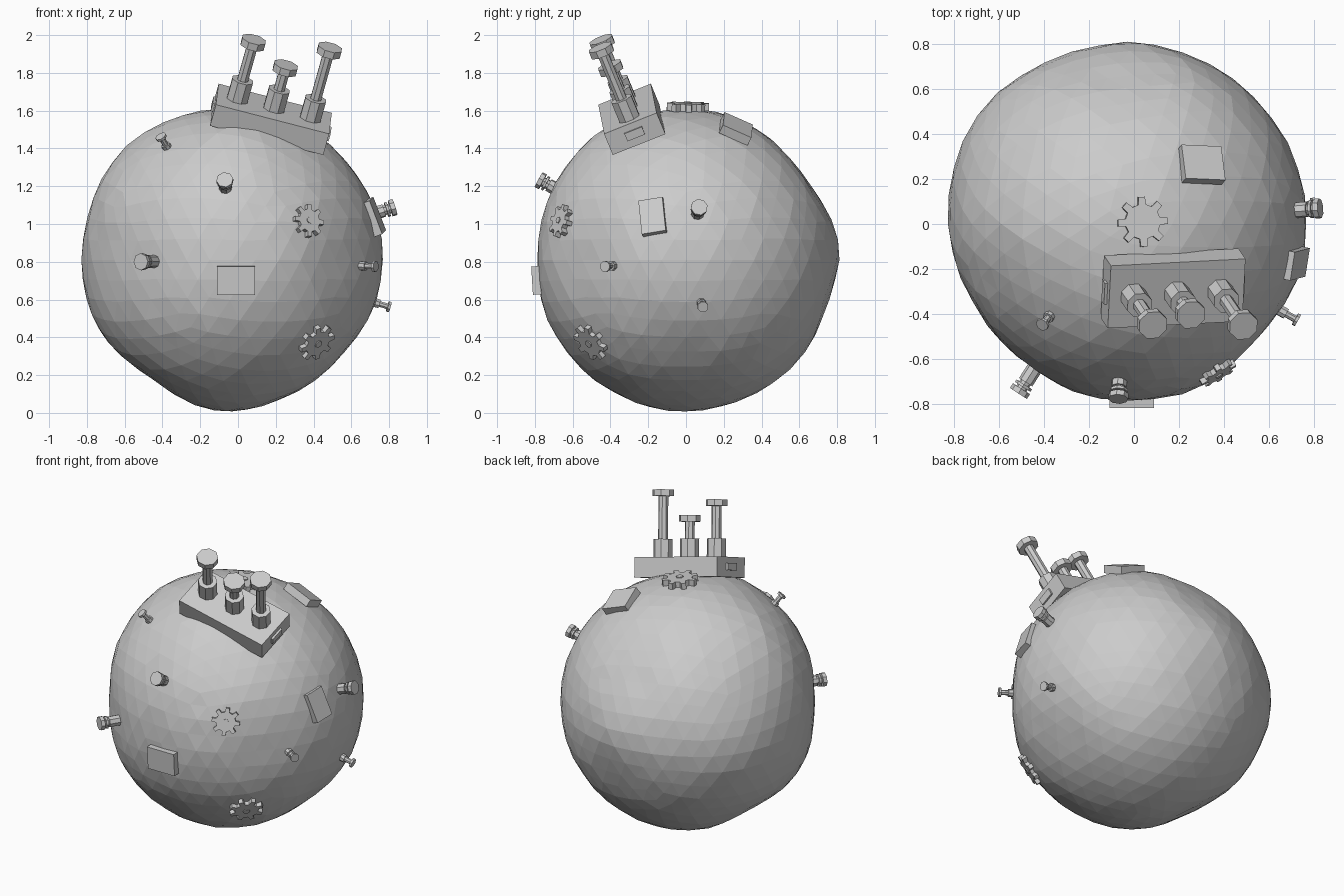
import bpy, bmesh, math, random
from mathutils import Vector, Matrix

if "Cube" in bpy.data.objects:
    bpy.data.objects.remove(bpy.data.objects["Cube"])

random.seed(4)
C = Vector((-0.03, 0.0, 0.81))


def frame(loc, normal, xhint=(1, 0, 0)):
    """Matrix with local z along the normal and local x near xhint."""
    n = Vector(normal).normalized()
    x = Vector(xhint)
    x = (x - n * x.dot(n)).normalized()
    m = Matrix((x, n.cross(x), n)).transposed().to_4x4()
    m.translation = Vector(loc)
    return m


def finish(name, bm, mat):
    me = bpy.data.meshes.new(name)
    bm.to_mesh(me)
    bm.free()
    ob = bpy.data.objects.new(name, me)
    ob.matrix_world = mat
    bpy.context.collection.objects.link(ob)
    return ob


def add_cyl(bm, r, z0, z1, off=0.0, sides=8):
    m = Matrix.Translation((off, 0, (z0 + z1) / 2)) @ Matrix.Rotation(math.pi / sides, 4, 'Z')
    bmesh.ops.create_cone(bm, cap_ends=True, segments=sides, radius1=r, radius2=r,
                          depth=z1 - z0, matrix=m)


def add_box(bm, size, loc=(0, 0, 0)):
    bmesh.ops.create_cube(bm, size=1, matrix=Matrix.Translation(loc) @ Matrix.Diagonal((*size, 1)))


# lumpy faceted ball: broad bulges and dents along given directions
bumps = [((-.6, 0, .56), .02), ((-.38, 0, .73), .012), ((.63, 0, -.45), -.026),
         ((.46, 0, -.62), -.01), ((.25, 0, -.72), -.02), ((-.43, 0, -.62), -.04),
         ((0, .66, .37), -.03), ((0, .5, .58), -.018), ((0, .8, .08), .022),
         ((0, .75, -.22), -.02), ((0, -.48, .69), .02), ((0, -.8, .03), -.012),
         ((-.62, .55, 0), .022), ((-.77, .33, 0), .012), ((.57, -.5, 0), -.028),
         ((-.43, -.64, 0), -.03), ((-.68, -.36, 0), -.03), ((0, 0, -1), .01)]
bm = bmesh.new()
bmesh.ops.create_icosphere(bm, subdivisions=4, radius=1)
for v in bm.verts:
    d = v.co.normalized()
    r = 0.8 + random.uniform(-.003, .003)
    for b, amt in bumps:
        r += amt * math.exp(-(d.angle(Vector(b)) / 0.3) ** 2)
    v.co = d * r
finish("ball_body", bm, Matrix.Translation(C))

# block with end tabs
N = (0.25, -0.37, 0.895)
top = frame((0.19, -0.31, 1.61), N, (0.6, 0.035, -0.165))
bm = bmesh.new()
add_box(bm, (0.62, 0.30, 0.125), (0, 0, -0.0625))
finish("stack_block", bm, top)
for side, label in ((-1, "left"), (1, "right")):
    bm = bmesh.new()
    add_box(bm, (0.02, 0.1, 0.045), (side * 0.313, 0, -0.06))
    finish("block_tab_" + label, bm, top)

# three exhaust stacks: collar, pipe, cap
for i, (off, h) in enumerate(((-0.2, 0.335), (0, 0.24), (0.2, 0.40))):
    bm = bmesh.new()
    add_cyl(bm, 0.06, -0.02, 0.115, off)
    add_cyl(bm, 0.031, 0.1, h, off)
    add_cyl(bm, 0.068, h - 0.02, h + 0.02, off)
    finish(f"exhaust_stack_{i + 1}", bm, top)

# patch plates: centre of outer face, size, x direction
plates = [((-.01, -.815, .70), (0, -1, -.06), (.2, .15), (1, 0, 0)),
          ((.31, .275, 1.525), (.35, .42, .85), (.19, .165), (1, -.05, -.4)),
          ((.74, -.18, 1.045), (.92, -.2, .33), (.13, .19), (.05, 1, .12))]
for i, (loc, n, (w, h), xh) in enumerate(plates):
    bm = bmesh.new()
    add_box(bm, (w, h, 0.05), (0, 0, -0.025))
    finish(f"patch_plate_{i + 1}", bm, frame(loc, n, xh))

# gears with eight teeth and an axle
for i, (loc, r) in enumerate((((.04, .01, 1.64), .112), ((.38, -.675, 1.02), .088),
                              ((.425, -.515, .365), .105))):
    bm = bmesh.new()
    ring = []
    for t in range(8):
        for da, rr in ((-.22, .7), (-.13, 1), (.13, 1), (.22, .7)):
            a = t * math.pi / 4 + da
            ring.append(bm.verts.new((rr * r * math.cos(a), rr * r * math.sin(a), -0.04)))
    f = bm.faces.new(ring)
    ext = bmesh.ops.extrude_face_region(bm, geom=[f], use_keep_orig=True)
    bmesh.ops.translate(bm, vec=(0, 0, 0.04),
                        verts=[g for g in ext["geom"] if isinstance(g, bmesh.types.BMVert)])
    bmesh.ops.recalc_face_normals(bm, faces=bm.faces)
    add_cyl(bm, r * 0.2, -0.03, 0.006)
    finish(f"gear_{i + 1}", bm, frame(loc, Vector(loc) - C, (1, 0.05, 0)))

# bolts, placed by their outer tip
for i, tip in enumerate(((-.07, -.78, 1.235), (-.515, -.755, .80), (.83, .07, 1.09))):
    bm = bmesh.new()
    add_cyl(bm, 0.035, -0.14, -0.06)
    add_cyl(bm, 0.026, -0.07, -0.01)
    add_cyl(bm, 0.041, -0.048, -0.035)
    add_cyl(bm, 0.045, -0.025, 0)
    finish(f"large_bolt_{i + 1}", bm, frame(tip, Vector(tip) - C, (.7, .7, .1)))
for i, tip in enumerate(((-.41, -.45, 1.465), (.73, -.43, .775), (.805, .09, .56))):
    bm = bmesh.new()
    add_cyl(bm, 0.025, -0.12, -0.06)
    add_cyl(bm, 0.016, -0.07, -0.01)
    add_cyl(bm, 0.03, -0.014, 0)
    finish(f"small_bolt_{i + 1}", bm, frame(tip, Vector(tip) - C, (.3, .7, .6)))
